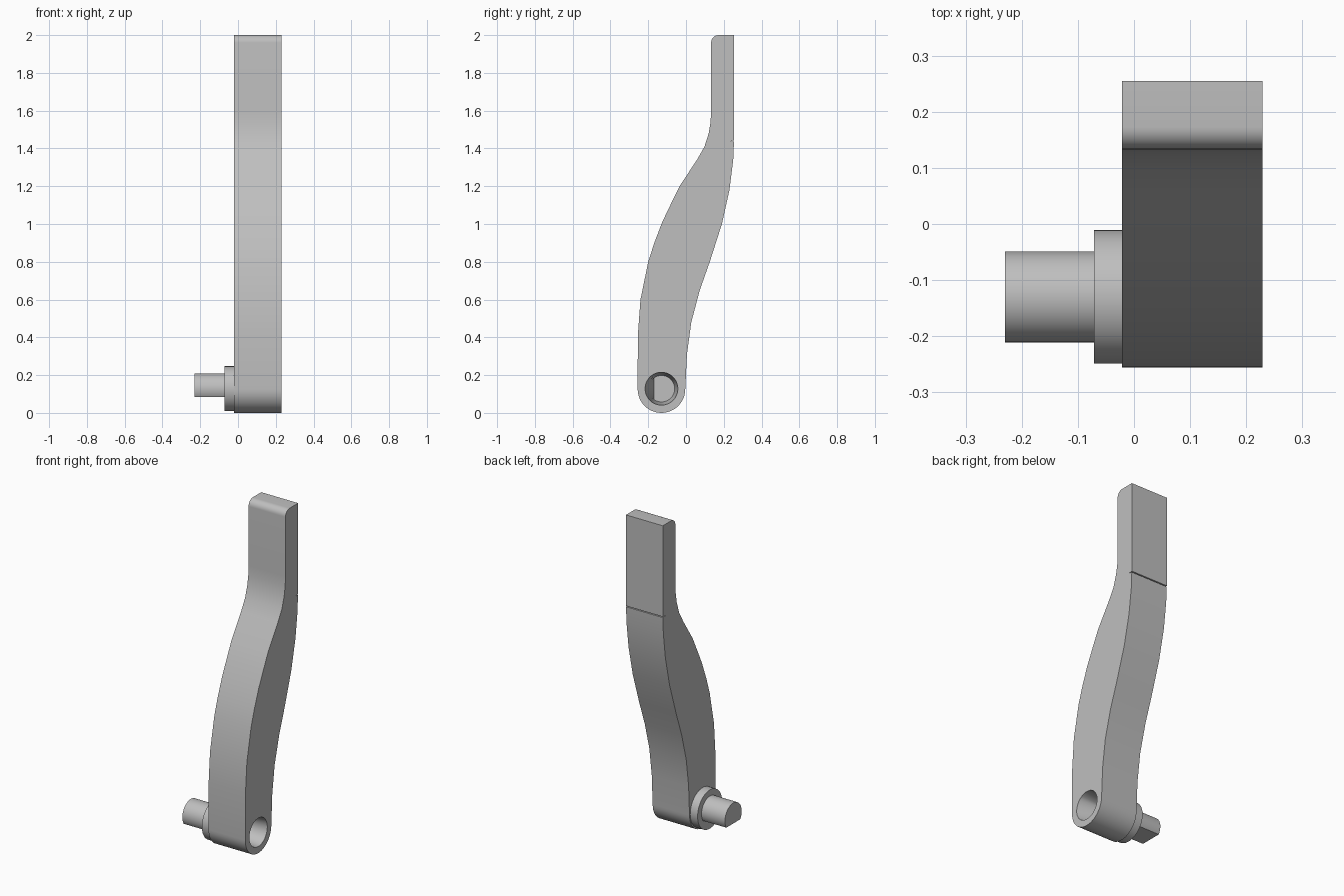
import bpy, bmesh, math
from mathutils import Vector

cube = bpy.data.objects.get("Cube")
if cube:
    bpy.data.objects.remove(cube)

grey = bpy.data.materials.new("light grey")
grey.use_nodes = True
COLOUR = (0.52, 0.52, 0.52, 1)
grey.diffuse_color = COLOUR
grey.node_tree.nodes["Principled BSDF"].inputs["Base Color"].default_value = COLOUR

PIVOT_Y, PIVOT_Z = -0.13, 0.128
X_IN, X_OUT = -0.021, 0.229


def loft(name, x0, ring0, x1, ring1):
    """Closed solid between two (y, z) rings at x0 and x1."""
    bm = bmesh.new()
    a = [bm.verts.new((x0, y, z)) for y, z in ring0]
    b = [bm.verts.new((x1, y, z)) for y, z in ring1]
    bm.faces.new(a)
    bm.faces.new(b)
    for i in range(len(a)):
        j = (i + 1) % len(a)
        bm.faces.new((a[i], a[j], b[j], b[i]))
    bmesh.ops.recalc_face_normals(bm, faces=bm.faces)
    mesh = bpy.data.meshes.new(name)
    bm.to_mesh(mesh)
    bm.free()
    mesh.materials.append(grey)
    obj = bpy.data.objects.new(name, mesh)
    bpy.context.collection.objects.link(obj)
    return obj


def arc(cy, cz, r, start, end, n):
    angles = [math.radians(start + (end - start) * i / n) for i in range(n + 1)]
    return [(cy + r * math.cos(t), cz + r * math.sin(t)) for t in angles]


def circle(r, n=48):
    return arc(PIVOT_Y, PIVOT_Z, r, 0, 360, n)[:-1]


def smooth(obj):
    bpy.ops.object.select_all(action="DESELECT")
    obj.select_set(True)
    bpy.context.view_layer.objects.active = obj
    bpy.ops.object.shade_smooth_by_angle(angle=math.radians(30))


# Arm: side profile with round foot, swept edges and a flat upper blade
front_edge = [(-0.255, 0.41), (-0.241, 0.6), (-0.2, 0.8), (-0.168, 0.9),
              (-0.126, 1.01), (-0.083, 1.1), (-0.034, 1.2), (0.058, 1.34),
              (0.098, 1.41), (0.12, 1.48), (0.13, 1.54), (0.133, 1.6)]
back_edge = [(0.255, 1.442), (0.23, 1.439), (0.254, 1.436), (0.25, 1.34),
             (0.23, 1.18), (0.19, 1.0), (0.126, 0.8), (0.073, 0.65),
             (0.028, 0.48), (0.005, 0.31)]
profile = arc(PIVOT_Y, 0.126, 0.126, 0, -180, 24)
profile += front_edge
profile += arc(0.173, 1.96, 0.04, 180, 90, 8)
profile += [(0.255, 2.0)] + back_edge
arm = loft("arm", X_IN, profile, X_OUT, profile)

# Socket: round mouth narrowing to a flat-sided seat
mouth = circle(0.087)
seat = [(max(y, PIVOT_Y - 0.04), z) for y, z in circle(0.07)]
cutter = loft("socket_cutter", X_OUT - 0.16, seat, X_OUT, mouth)
lip = loft("lip_cutter", X_OUT - 0.001, mouth, X_OUT + 0.02, mouth)
for tool in (cutter, lip):
    tool.hide_render = True
    mod = arm.modifiers.new("socket", "BOOLEAN")
    mod.operation = "DIFFERENCE"
    mod.solver = "EXACT"
    mod.object = tool
    bpy.context.view_layer.objects.active = arm
    bpy.ops.object.modifier_apply(modifier=mod.name)
for tool in (cutter, lip):
    bpy.data.objects.remove(tool)
smooth(arm)

# Collar and shaft with a flat underside
collar = loft("collar", -0.071, circle(0.119), X_IN + 0.002, circle(0.119))
smooth(collar)
flat = math.degrees(math.asin(0.045 / 0.081))
d_ring = arc(PIVOT_Y, PIVOT_Z, 0.081, -flat, 180 + flat, 36)
shaft = loft("shaft", -0.23, d_ring, -0.069, d_ring)
smooth(shaft)
